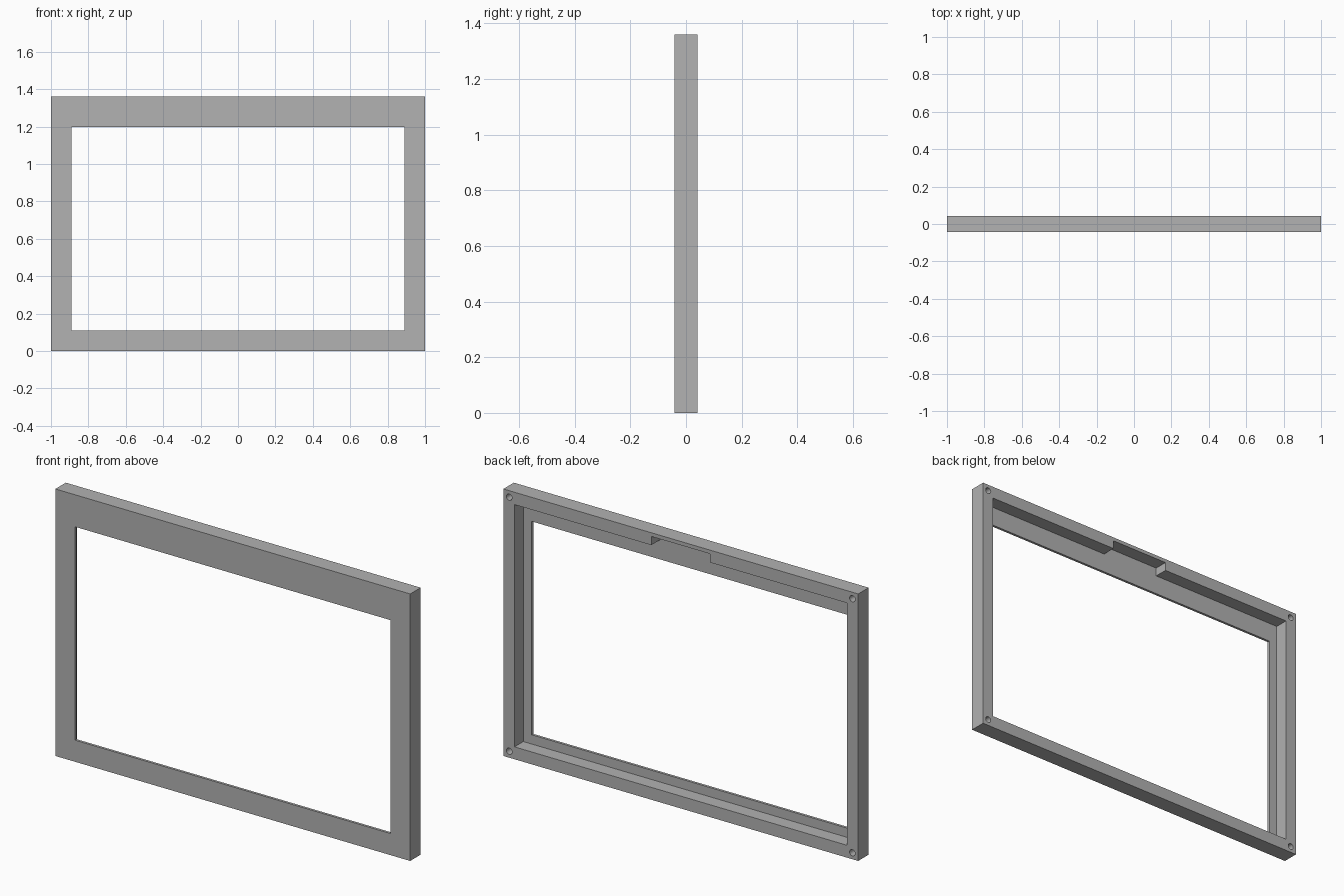
import bpy, bmesh
from mathutils import Matrix, Vector

cube = bpy.data.objects.get("Cube")
if cube:
    bpy.data.objects.remove(cube, do_unlink=True)

W, H, D = 1.0, 1.36, 0.042      # half width, height, half depth
RIM = 0.063                     # width of the raised rim at the back
FLOOR = -0.029                  # back surface of the thin front bezel
NOTCH, NOTCH_TOP = 0.166, H - 0.019

grey = bpy.data.materials.new("frame grey")
grey.use_nodes = True
colour = (0.445, 0.445, 0.445, 1)
grey.diffuse_color = colour
grey.node_tree.nodes["Principled BSDF"].inputs["Base Color"].default_value = colour


def add_object(name, bm):
    bmesh.ops.recalc_face_normals(bm, faces=bm.faces)
    mesh = bpy.data.meshes.new(name)
    bm.to_mesh(mesh)
    bm.free()
    mesh.materials.append(grey)
    obj = bpy.data.objects.new(name, mesh)
    bpy.context.collection.objects.link(obj)
    return obj


def prism(name, outline, y0, y1):
    """Extrude an (x, z) outline from y0 to y1."""
    bm = bmesh.new()
    face = bm.faces.new([bm.verts.new((x, y0, z)) for x, z in outline])
    ext = bmesh.ops.extrude_face_region(bm, geom=[face])["geom"]
    verts = [v for v in ext if isinstance(v, bmesh.types.BMVert)]
    bmesh.ops.translate(bm, verts=verts, vec=Vector((0, y1 - y0, 0)))
    return add_object(name, bm)


def rect(x, z0, z1):
    return [(-x, z0), (x, z0), (x, z1), (-x, z1)]


def cut(target, cutter):
    cutter.hide_render = True
    mod = target.modifiers.new("cut", "BOOLEAN")
    mod.operation, mod.solver, mod.object = "DIFFERENCE", "EXACT", cutter
    bpy.context.view_layer.objects.active = target
    bpy.ops.object.modifier_apply(modifier=mod.name)
    bpy.data.objects.remove(cutter, do_unlink=True)


# Outer block of the frame
frame = prism("screen_frame", rect(W, 0, H), -D, D)

# Rear recess, with a wide notch in its top edge
x, top = W - RIM, H - RIM
recess = [(-x, RIM), (x, RIM), (x, top), (NOTCH, top), (NOTCH, NOTCH_TOP),
          (-NOTCH, NOTCH_TOP), (-NOTCH, top), (-x, top)]
cut(frame, prism("recess_cutter", recess, FLOOR, 2 * D))

# Window opening through the front bezel
cut(frame, prism("window_cutter", rect(0.89, 0.11, 1.197), -2 * D, 2 * D))

# Blind screw holes in the four rear corners
inset, depth = 0.033, 0.06
bm = bmesh.new()
for hx in (-W + inset, W - inset):
    for hz in (inset, H - inset):
        place = Matrix.Translation((hx, D, hz)) @ Matrix.Rotation(1.5707963, 4, "X")
        bmesh.ops.create_cone(bm, cap_ends=True, segments=24, radius1=0.016,
                              radius2=0.016, depth=2 * depth, matrix=place)
cut(frame, add_object("screw_hole_cutter", bm))

# Smooth hole walls, crisp frame edges
frame.select_set(True)
bpy.context.view_layer.objects.active = frame
bpy.ops.object.shade_smooth_by_angle(angle=0.52)
